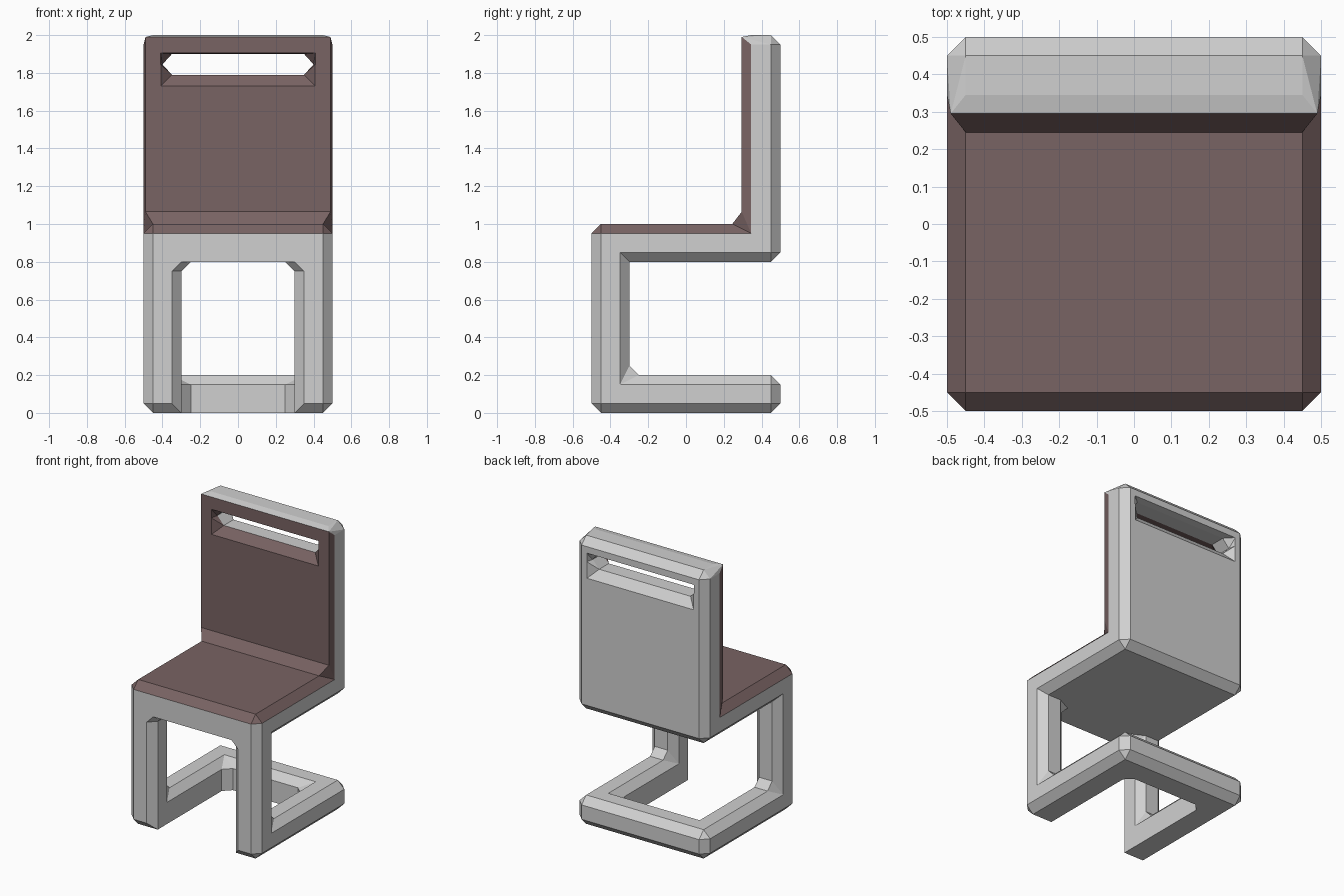
import bpy
import bmesh
from itertools import product
from mathutils import Vector

cube = bpy.data.objects.get("Cube")
if cube:
    bpy.data.objects.remove(cube, do_unlink=True)

C = 0.05            # chamfer width
GREY, BROWN = 0, 1  # material slots


def make_material(name, rgb):
    m = bpy.data.materials.new(name)
    m.use_nodes = True
    m.diffuse_color = (*rgb, 1)
    m.node_tree.nodes["Principled BSDF"].inputs["Base Color"].default_value = (*rgb, 1)
    return m


MATERIALS = [make_material("light_grey", (0.63, 0.63, 0.63)),
             make_material("muted_brown", (0.19, 0.125, 0.125))]


def finish(name, bm, is_brown):
    bmesh.ops.recalc_face_normals(bm, faces=bm.faces)
    bm.normal_update()
    for f in bm.faces:
        f.material_index = BROWN if is_brown(f.calc_center_median(), f.normal) else GREY
    mesh = bpy.data.meshes.new(name)
    bm.to_mesh(mesh)
    bm.free()
    for m in MATERIALS:
        mesh.materials.append(m)
    ob = bpy.data.objects.new(name, mesh)
    bpy.context.collection.objects.link(ob)
    return ob


def solid(name, points, is_brown=lambda c, n: False):
    """Flat-faced convex solid around the points."""
    bm = bmesh.new()
    for p in points:
        bm.verts.new(p)
    bmesh.ops.remove_doubles(bm, verts=bm.verts, dist=0.0001)
    bmesh.ops.convex_hull(bm, input=bm.verts[:])
    bmesh.ops.delete(bm, geom=[v for v in bm.verts if not v.link_faces], context="VERTS")
    bmesh.ops.dissolve_limit(bm, angle_limit=0.01, verts=bm.verts[:], edges=bm.edges[:])
    return finish(name, bm, is_brown)


def chamfered(lo, hi):
    """Corner points of a box with every edge chamfered."""
    points = []
    for corner in product((0, 1), repeat=3):
        for axis in range(3):
            points.append([(hi[i] if k else lo[i]) + (0 if i == axis else (-C if k else C))
                           for i, k in enumerate(corner)])
    return points


def both(points):
    """Points together with their mirror images across x."""
    return [(s * x, y, z) for s in (1, -1) for x, y, z in points]


def pair(name, points):
    """A left part and its mirrored right part."""
    for side, s in (("left", 1), ("right", -1)):
        solid(f"{side}_{name}", [(s * x, y, z) for x, y, z in points])


# Base: two side rails and a back rail, square along the inner bottom edge
pair("base_rail", chamfered((0.3, -0.5, 0), (0.5, 0.5, 0.2))
     + [(0.3, -0.45, 0), (0.3, 0.45, 0)])
solid("back_base_rail", chamfered((-0.5, 0.3, 0), (0.5, 0.5, 0.2))
      + both([(0.45, 0.3, 0)]))
pair("base_corner", [(x, y, z) for x, y in ((0.3, 0.25), (0.25, 0.3)) for z in (0, 0.15)]
     + [(0.35, 0.35, 0), (0.35, 0.35, 0.2)])

# Front legs with wedges at the foot and under the seat
pair("front_leg", chamfered((0.3, -0.5, 0), (0.5, -0.3, 0.92)))
pair("foot_wedge", [(x, y, z) for x in (0.35, 0.45)
                    for y, z in ((-0.3, 0.25), (-0.25, 0.2), (-0.3, 0.2))]
     + [(0.5, -0.35, 0.15), (0.3, -0.35, 0.15)])
pair("seat_wedge", [(0.35, -0.5, 0.75), (0.3, -0.45, 0.75), (0.3, -0.5, 0.8),
                    (0.25, -0.45, 0.8), (0.3, -0.35, 0.75), (0.25, -0.35, 0.8),
                    (0.35, -0.3, 0.8), (0.35, -0.5, 0.8)])

# Seat: grey slab with brown top and top chamfers
solid("seat", chamfered((-0.5, -0.5, 0.8), (0.5, 0.5, 1)) + both([(0.45, -0.5, 0.8)]),
      lambda c, n: c.z > 0.96 and n.z > 0.1)

# Sloped brown strip where the seat meets the backrest
solid("seat_back_joint", both([(0.45, 0.245, 1), (0.49, 0.295, 1.065), (0.5, 0.345, 0.95)]),
      lambda c, n: True)

# Backrest: grey shell with a slightly smaller brown front
backrest = solid("backrest", both([
    (0.49, 0.295, 1.065), (0.5, 0.345, 0.95), (0.5, 0.45, 0.9), (0.45, 0.5, 0.9),
    (0.49, 0.295, 1.99), (0.5, 0.345, 1.95), (0.45, 0.345, 2),
    (0.45, 0.45, 2), (0.5, 0.45, 1.95), (0.45, 0.5, 1.95)]),
    lambda c, n: c.y < 0.34 and n.z < 0.3)

# Handle slot: rectangular mouths narrowing to a six-sided throat
mouth = (0.41, 0.41, 1.73, 1.905)
throat = (0.4, 0.35, 1.79, 1.9)
bm = bmesh.new()
rings = []
for y, (tip, w, bottom, top) in ((0.2, mouth), (0.294, mouth), (0.345, throat),
                                 (0.45, throat), (0.501, mouth), (0.6, mouth)):
    outline = ((-tip, 1.845), (-w, top), (w, top), (tip, 1.845), (w, bottom), (-w, bottom))
    rings.append([bm.verts.new((x, y, z)) for x, z in outline])
for a, b in zip(rings, rings[1:]):
    for i in range(6):
        j = (i + 1) % 6
        bm.faces.new((a[i], a[j], b[j], b[i]))
bm.faces.new(rings[0])
bm.faces.new(rings[-1])
bmesh.ops.triangulate(bm, faces=bm.faces[:])
cutter = finish("slot_cutter", bm, lambda c, n: c.y < 0.34)
cutter.hide_render = True

cut = backrest.modifiers.new("slot", "BOOLEAN")
cut.operation = "DIFFERENCE"
cut.solver = "EXACT"
cut.object = cutter
bpy.context.view_layer.update()
evaluated = backrest.evaluated_get(bpy.context.evaluated_depsgraph_get())
result = bpy.data.meshes.new_from_object(evaluated)
backrest.modifiers.clear()
backrest.data = result
bpy.data.objects.remove(cutter, do_unlink=True)
